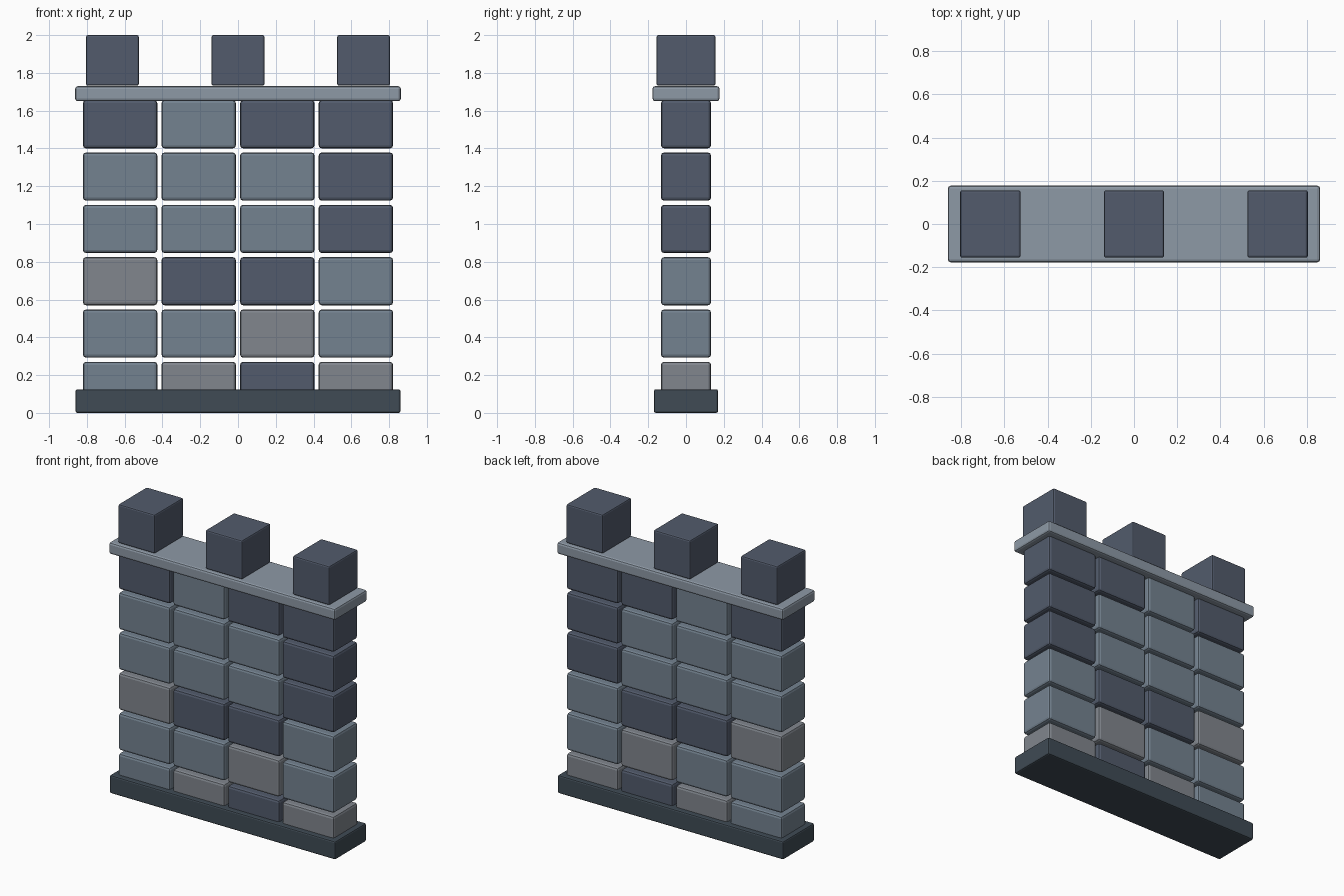
import bpy

if "Cube" in bpy.data.objects:
    bpy.data.objects.remove(bpy.data.objects["Cube"])


def material(name, rgb):
    m = bpy.data.materials.new(name)
    m.diffuse_color = (*rgb, 1)
    m.use_nodes = True
    m.node_tree.nodes["Principled BSDF"].inputs["Base Color"].default_value = m.diffuse_color
    return m


DARK = material("dark_stone", (0.085, 0.105, 0.15))
BLUE = material("blue_stone", (0.175, 0.225, 0.28))
GREY = material("grey_stone", (0.22, 0.24, 0.27))
BASE = material("base_stone", (0.05, 0.07, 0.09))
CAP = material("cap_stone", (0.27, 0.32, 0.38))


def block(name, center, size, mat, bevel):
    bpy.ops.mesh.primitive_cube_add(size=1, location=center)
    ob = bpy.context.object
    ob.name = name
    ob.scale = size
    bpy.ops.object.transform_apply(location=False, rotation=False, scale=True)
    ob.data.materials.append(mat)
    mod = ob.modifiers.new("bevel", "BEVEL")
    mod.width = bevel
    mod.segments = 2
    return ob


# Plinth and coping slab
block("base", (0, 0, 0.0625), (1.72, 0.34, 0.125), BASE, 0.01)
block("coping", (0, 0, 1.69), (1.724, 0.355, 0.08), CAP, 0.014)

# Stone courses, bottom to top, with open joints between blocks
stones = {"D": DARK, "B": BLUE, "G": GREY}
courses = ["BGDG", "BBGB", "GDDB", "BBBD", "BBBD", "DBDD"]
for row, pattern in enumerate(courses):
    for col, key in enumerate(pattern):
        block(f"stone_{row}_{col}",
              ((col - 1.5) * 0.416, 0, 0.143 + 0.277 * row),
              (0.394, 0.265, 0.255), stones[key], 0.016)

# Battlements
for i in (-1, 0, 1):
    block(f"merlon_{i + 1}", (0.665 * i, 0, 1.866), (0.28, 0.312, 0.268), DARK, 0.01)
